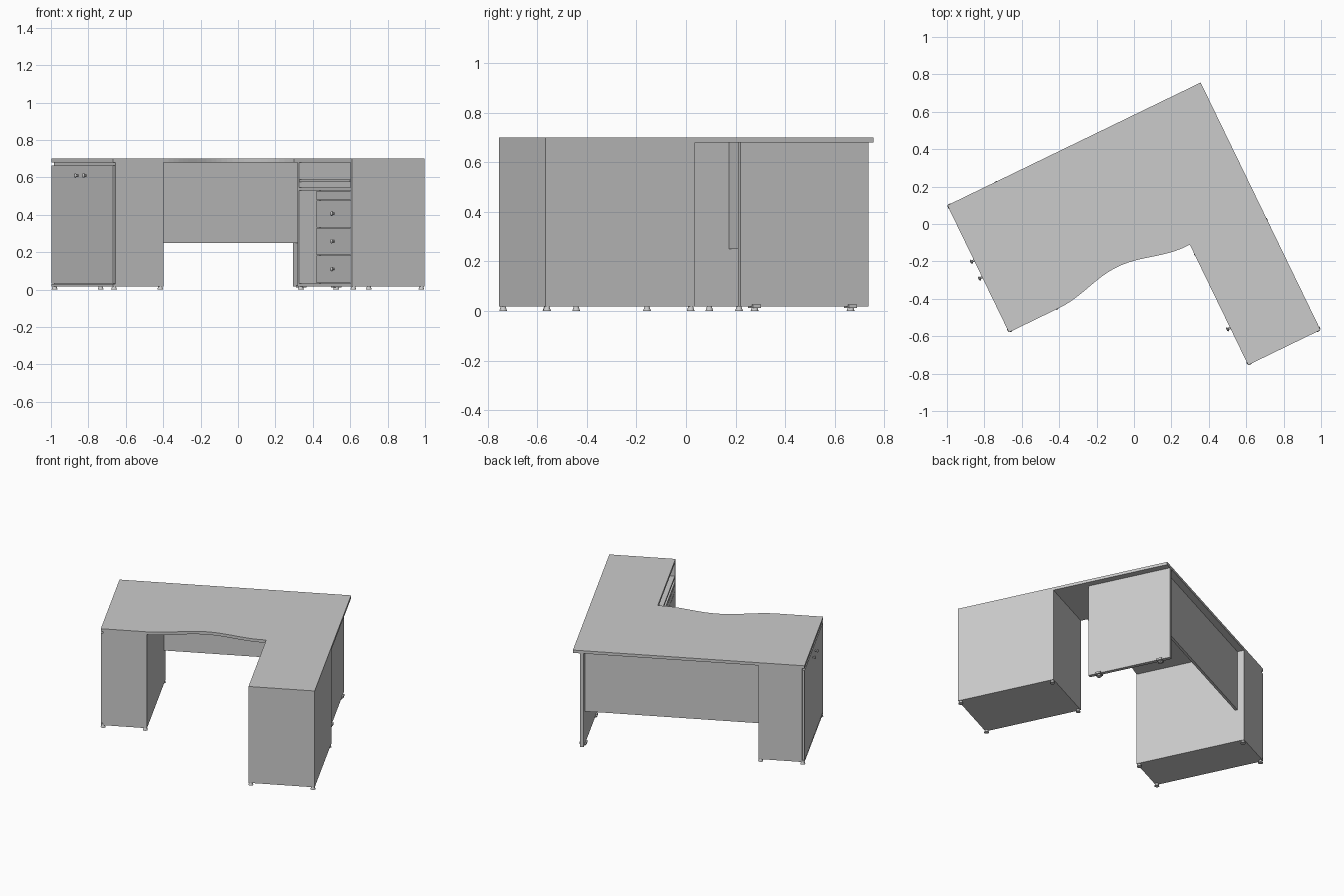
import bpy, bmesh, math
from mathutils import Matrix, Vector

if "Cube" in bpy.data.objects:
    bpy.data.objects.remove(bpy.data.objects["Cube"])

# Desk frame: u runs along the back edge, w runs from the back edge to the sitter
FRAME = Matrix.Translation((-0.998, 0.10, 0)) @ Matrix.Rotation(math.radians(25.85), 4, 'Z')
TOP, UNDER, BASE, T = 0.70, 0.68, 0.018, 0.018
LEN, DEEP, RET_U, RET_W, END_W = 1.505, 0.755, 1.075, 0.80, 1.47


def finish(name, bm, smooth=False):
    bmesh.ops.recalc_face_normals(bm, faces=bm.faces)
    me = bpy.data.meshes.new(name)
    bm.to_mesh(me)
    bm.free()
    ob = bpy.data.objects.new(name, me)
    ob.matrix_world = FRAME
    bpy.context.collection.objects.link(ob)
    if smooth:
        bpy.context.view_layer.objects.active = ob
        ob.select_set(True)
        bpy.ops.object.shade_smooth_by_angle()
        ob.select_set(False)
    return ob


def slab(name, outline, z0, z1):
    """Extrude a (u, w) outline from z0 to z1."""
    bm = bmesh.new()
    face = bm.faces.new([bm.verts.new((u, -w, z0)) for u, w in outline])
    new = bmesh.ops.extrude_face_region(bm, geom=[face])['geom']
    bmesh.ops.translate(bm, vec=(0, 0, z1 - z0),
                        verts=[v for v in new if isinstance(v, bmesh.types.BMVert)])
    return finish(name, bm)


def box(name, u0, u1, w0, w1, z0, z1):
    return slab(name, [(u0, w0), (u1, w0), (u1, w1), (u0, w1)], z0, z1)


def foot(name, u, w, height=BASE):
    bm = bmesh.new()
    bmesh.ops.create_cone(bm, cap_ends=True, segments=16, radius1=0.016, radius2=0.010,
                          depth=height, matrix=Matrix.Translation((u, -w, height / 2)))
    finish(name, bm, True)


def knob(name, u, w, z):
    bm = bmesh.new()
    turn = Matrix.Rotation(math.pi / 2, 4, 'Y')
    bmesh.ops.create_cone(bm, cap_ends=True, segments=12, radius1=0.006, radius2=0.006,
                          depth=0.016, matrix=Matrix.Translation((u - 0.008, -w, z)) @ turn)
    bmesh.ops.create_uvsphere(bm, u_segments=16, v_segments=8, radius=0.012,
                              matrix=Matrix.Translation((u - 0.016, -w, z))
                              @ Matrix.Diagonal((0.5, 1, 1, 1)))
    finish(name, bm, True)


# Main top with the shallow curved bite in its front edge
curve = []
for i in range(25):
    t = i / 24
    curve.append((1.05 - 0.75 * t, DEEP - 0.031 * (1 - math.cos(2 * math.pi * t))))
slab("main_top", [(0, DEEP), (0, 0), (LEN, 0), (LEN, DEEP), (RET_U, DEEP)] + curve, UNDER, TOP)
box("return_top", RET_U, LEN, DEEP, END_W, UNDER, TOP)

# Left cabinet with a pair of doors on its outer end
box("left_cabinet", 0.015, 0.30, 0, DEEP, BASE, UNDER)
box("left_cabinet_plinth", 0.0, 0.015, 0, DEEP, BASE, 0.03)
mid = DEEP / 2
for side, a, b, kw in (("rear", 0.001, mid - 0.001, mid - 0.05), ("front", mid + 0.001, DEEP - 0.001, mid + 0.05)):
    box(f"{side}_door", 0.0, 0.014, a, b, 0.033, 0.665)
    knob(f"{side}_door_knob", 0.0, kw, 0.61)

# Modesty panel and right leg panel
box("modesty_panel", 0.30, 1.435, 0.046, 0.064, 0.25, UNDER)
box("leg_panel", 1.435, 1.46, 0, 0.574, BASE, UNDER)

# Return cabinet carcass
F = RET_U
box("return_outer_side", LEN - T, LEN, RET_W, END_W, BASE, UNDER)
box("return_rear_side", F, LEN - T, RET_W, RET_W + T, BASE, UNDER)
box("return_front_side", F, LEN - T, END_W - T, END_W, BASE, UNDER)
lo, hi, div = RET_W + T, END_W - T, 1.035
box("return_floor", F, LEN - T, lo, hi, BASE, 0.033)
box("return_shelf", F, LEN - T, lo, hi, 0.53, 0.545)
box("return_divider", F + 0.015, LEN - T, div, div + T, 0.033, 0.53)
box("keyboard_tray", F, LEN - 0.1, lo + 0.006, hi - 0.006, 0.575, 0.59)

# Drawer fronts: a slim one on top, three with knobs below
levels = [0.035, 0.185, 0.333, 0.48, 0.53]
for i, (z0, z1) in enumerate(zip(levels, levels[1:])):
    box(f"drawer_{i + 1}", F, LEN - 0.04, div, END_W - T, z0, z1 - 0.003)
    if i < 3:
        knob(f"drawer_knob_{i + 1}", F, 1.25, (z0 + z1) / 2)

# Feet under both cabinets and the leg panel
n = 0
for u0, u1, w0, w1 in ((0, 0.30, 0, DEEP), (RET_U, LEN, RET_W, END_W)):
    for u in (u0 + 0.013, u1 - 0.013):
        for w in (w0 + 0.013, w1 - 0.013):
            n += 1
            foot(f"cabinet_foot_{n}", u, w)
for i, w in enumerate((0.075, 0.505)):
    foot(f"leg_foot_{i + 1}", 1.447, w)
    box(f"leg_foot_bracket_{i + 1}", 1.425, 1.47, w - 0.018, w + 0.018, 0.012, 0.026)
